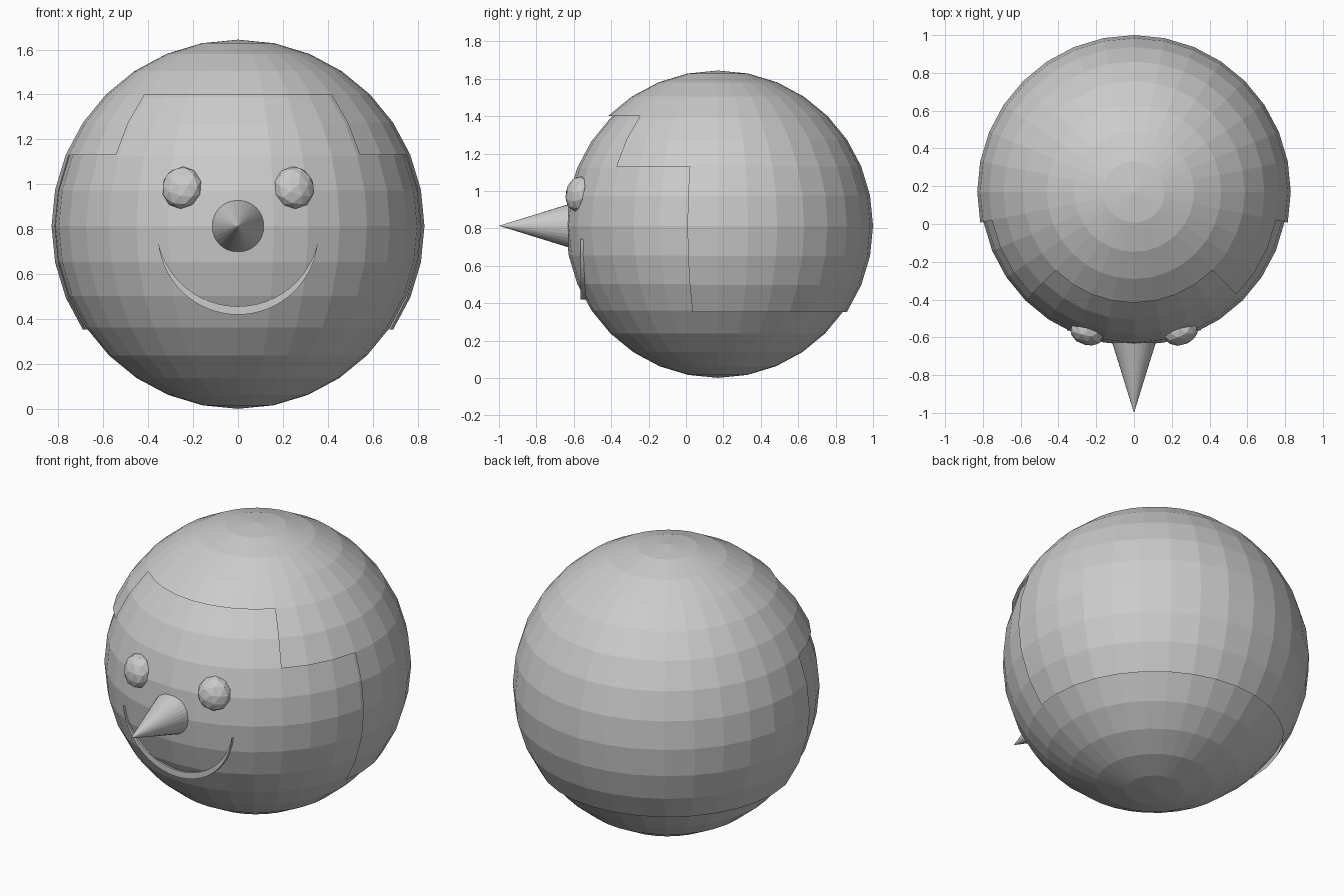
import bpy, bmesh, math
from mathutils import Vector, Matrix

if "Cube" in bpy.data.objects:
    bpy.data.objects.remove(bpy.data.objects["Cube"])

CENTRE = Vector((0, 0.17, 0.814))
R_HEAD, R_HAIR = 0.813, 0.83


def finish(name, bm):
    me = bpy.data.meshes.new(name)
    bm.to_mesh(me)
    bm.free()
    ob = bpy.data.objects.new(name, me)
    bpy.context.collection.objects.link(ob)
    return ob


def ball(radius):
    bm = bmesh.new()
    bmesh.ops.create_uvsphere(bm, u_segments=32, v_segments=16, radius=radius)
    return bm


# Head
finish("head", ball(R_HEAD)).location = CENTRE


# Hair: slightly larger ball with the face opening and underside removed
def bare(face):
    c = face.calc_center_median()
    lat = math.degrees(math.atan2(c.z, math.hypot(c.x, c.y)))
    from_front = math.degrees(math.atan2(abs(c.x), -c.y))
    if lat > 45:
        return False
    if lat > 22.5:
        return from_front < 45
    return lat < -33.75 or from_front < 78.75


bm = ball(R_HAIR)
bmesh.ops.delete(bm, geom=[f for f in bm.faces if bare(f)], context='FACES')
finish("hair", bm).location = CENTRE

# Eyes: low-poly flattened balls lying against the head
for side, name in ((-1, "eye_right"), (1, "eye_left")):
    pos = Vector((side * 0.25, -0.578, 0.985))
    normal = (pos - CENTRE).normalized()
    bm = bmesh.new()
    bmesh.ops.create_icosphere(bm, subdivisions=2, radius=1)
    turn = normal.to_track_quat('Z', 'Y').to_matrix().to_4x4()
    bm.transform(Matrix.Translation(pos) @ turn @ Matrix.Diagonal((0.092, 0.096, 0.062, 1)))
    finish(name, bm)

# Nose: long cone pointing forward
bm = bmesh.new()
bmesh.ops.create_cone(bm, cap_ends=True, segments=32, radius1=0.124, radius2=0, depth=0.4)
bm.transform(Matrix.Translation((0, -0.8, 0.814)) @ Matrix.Rotation(math.pi / 2, 4, 'X'))
finish("nose", bm)

# Mouth: flat crescent plate between two arcs that share their end points
TIP_X, TIP_Z, STEPS = 0.355, 0.742, 32


def arc(bottom):
    h = TIP_Z - bottom
    r = (TIP_X ** 2 + h * h) / (2 * h)
    half = math.atan2(TIP_X, r - h)
    return [(r * math.sin(a), bottom + r - r * math.cos(a))
            for a in (half * (2 * i / STEPS - 1) for i in range(STEPS + 1))]


bm = bmesh.new()
outer = [bm.verts.new((x, -0.565, z)) for x, z in arc(0.42)]
inner = [bm.verts.new((x, -0.565, z)) for x, z in arc(0.457)]
for i in range(STEPS):
    bm.faces.new((outer[i], outer[i + 1], inner[i + 1], inner[i]))
bmesh.ops.remove_doubles(bm, verts=bm.verts[:], dist=1e-5)
ext = bmesh.ops.extrude_face_region(bm, geom=bm.faces[:], use_keep_orig=True)
bmesh.ops.translate(bm, vec=(0, 0.03, 0),
                    verts=[g for g in ext["geom"] if isinstance(g, bmesh.types.BMVert)])
bmesh.ops.recalc_face_normals(bm, faces=bm.faces[:])
finish("mouth", bm)
